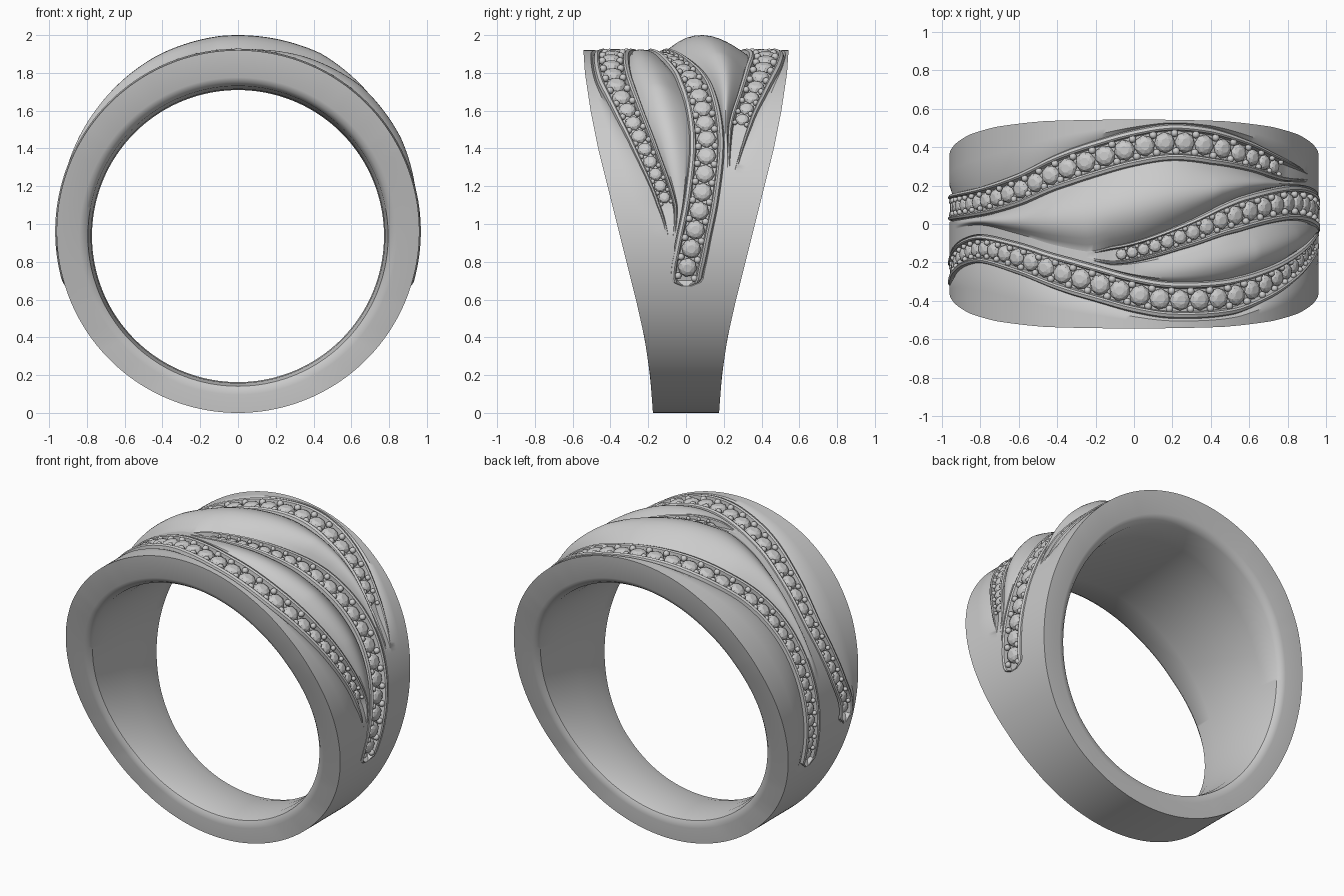
import bpy, bmesh
from math import sin, cos, pi, radians
from mathutils import Vector

if "Cube" in bpy.data.objects:
    bpy.data.objects.remove(bpy.data.objects["Cube"])

R, CZ = 0.96, 0.96          # outer radius and axis height
NT = 288                    # steps around the ring


def lin(tab, x):
    if x <= tab[0][0]:
        return tab[0][1]
    for (a, p), (b, q) in zip(tab, tab[1:]):
        if x <= b:
            return p + (q - p) * (x - a) / (b - a)
    return tab[-1][1]


def smooth(tab, x):
    n = len(tab)

    def slope(i):
        a, b = tab[max(i - 1, 0)], tab[min(i + 1, n - 1)]
        return 0 if i in (0, n - 1) else (b[1] - a[1]) / (b[0] - a[0])
    for i in range(n - 1):
        (a, p), (b, q) = tab[i], tab[i + 1]
        if x <= b:
            h = b - a
            t = (x - a) / h
            return ((2*t**3 - 3*t*t + 1) * p + (t**3 - 2*t*t + t) * h * slope(i)
                    + (3*t*t - 2*t**3) * q + (t**3 - t*t) * h * slope(i + 1))
    return tab[-1][1]


# Wavy stone rows: angle from the top -> y position, and angle -> width scale
PATH_A = [(-180, .07), (-130, .09), (-105, .08), (-80, .09), (-56, .12), (-39, .18), (-25, .27),
          (-12, .34), (0, .395), (12, .425), (25, .405), (39, .355), (53, .29), (72, .24), (100, .17), (180, .07)]
PATH_B = [(-180, 0), (-130, -.04), (-105, -.06), (-80, -.05), (-56, -.025), (-39, -.07), (-25, -.13),
          (-12, -.165), (0, -.145), (18, -.05), (31, .03), (47, .09), (62, .11), (80, .08), (95, .03),
          (106, 0), (180, 0)]
PATH_C = [(-180, -.07), (-130, -.17), (-92, -.26), (-80, -.20), (-68, -.15), (-56, -.13), (-39, -.18),
          (-25, -.25), (-12, -.31), (0, -.365), (12, -.395), (31, -.38), (47, -.31), (62, -.22), (82, -.10),
          (95, -.08), (180, -.07)]
SCALE_A = [(-107, .2), (-105.5, .68), (-60, .78), (-20, 1), (25, 1), (54, .65), (72, .2)]
SCALE_B = [(-14, .2), (-7, .5), (15, .7), (35, .95), (100, .95), (106, .88), (107.5, .2)]
SCALE_C = [(-97, .2), (-95, .65), (-60, .75), (-20, 1), (35, 1), (82, .55), (92, .2)]
ROWS = [("lower", PATH_C, SCALE_C, -94, 82), ("middle", PATH_B, SCALE_B, -6, 103.5),
        ("upper", PATH_A, SCALE_A, -105, 54)]

# Band half width by height, and leaf bulges by angle
WIDTH = [(0, .175), (.2, .19), (.4, .22), (.6, .265), (.8, .315), (1, .365), (1.2, .415),
         (1.4, .465), (1.6, .505), (1.8, .535), (1.95, .545)]
BIG_LEAF = [(-75, 0), (-50, .03), (-25, .065), (-5, .08), (25, .08), (42, .05), (62, 0)]
SMALL_LEAF = [(0, 0), (20, .03), (40, .05), (60, .035), (80, 0)]


def ring_point(a, r, y, cz=CZ):
    return Vector((r * sin(a), y, cz + r * cos(a)))


def new_object(name, bm, angle=None):
    bmesh.ops.recalc_face_normals(bm, faces=bm.faces)
    me = bpy.data.meshes.new(name)
    bm.to_mesh(me)
    bm.free()
    ob = bpy.data.objects.new(name, me)
    bpy.context.collection.objects.link(ob)
    if angle:
        bpy.ops.object.select_all(action='DESELECT')
        ob.select_set(True)
        bpy.context.view_layer.objects.active = ob
        bpy.ops.object.shade_smooth_by_angle(angle=radians(angle))
    return ob


def gap(y0, y1, amp, n=11):
    """Points strictly between two rails, bulging into a leaf set in a groove."""
    out = []
    for i in range(1, n):
        t = i / n
        s = sin(pi * t ** .85)
        out.append((y0 + (y1 - y0) * t, amp * s - min(.015, amp * .3) * (1 - s)))
    return out


def section(deg):
    """Closed cross-section of the band at one angle."""
    a = radians(deg)
    hw = lin(WIDTH, CZ + R * cos(a))
    lanes = []
    for _, path, scale, _, _ in ROWS:
        y, s = smooth(path, deg), lin(scale, deg)
        d = min(1, max(0, (s - .25) / .3))
        w, rail = .064 * s, .032 * s
        half = [(w + rail, -.016 * d), (w + rail * .8, .002 * d), (w + rail * .3, .008 * d),
                (w, .002 * d), (w - .006 * s, -.035 * d)]
        lanes.append([(y - o, h) for o, h in half] + [(y + o, h) for o, h in reversed(half)])
    low, mid, up = lanes
    outer = [(-hw, 0)] + gap(-hw, low[0][0], 0, 4) + low
    outer += gap(low[-1][0], mid[0][0], lin(SMALL_LEAF, deg)) + mid
    outer += gap(mid[-1][0], up[0][0], lin(BIG_LEAF, deg)) + up
    outer += gap(up[-1][0], hw, 0, 4) + [(hw, 0)]
    pts = [ring_point(a, R + h, y) for y, h in outer]
    # comfort-fit inside
    for f, r in [(1, .84), (.985, .815), (.93, .795), (.6, .778), (0, .773),
                 (-.6, .778), (-.93, .795), (-.985, .815), (-1, .84)]:
        p = ring_point(a, r, 0, .936)
        p.y = f * lin(WIDTH, p.z)
        pts.append(p)
    return pts


def build_band():
    bm = bmesh.new()
    loops = [[bm.verts.new(p) for p in section(-180 + 360 * i / NT)] for i in range(NT)]
    for i in range(NT):
        a, b = loops[i], loops[(i + 1) % NT]
        for j in range(len(a)):
            k = (j + 1) % len(a)
            bm.faces.new((a[j], a[k], b[k], b[j]))
    new_object("ring_band", bm, 35)


def add_gem(bm, c, t, b, n, r):
    """Faceted round stone: girdle, crown, table and pointed base."""
    rings = []
    for rad, h, off in [(1, 0, 0), (.78, .36, .5), (.42, .52, 0)]:
        rings.append([bm.verts.new(c + r * (rad * cos(2*pi*(i + off)/8) * t
                                            + rad * sin(2*pi*(i + off)/8) * b + h * n)) for i in range(8)])
    tip = bm.verts.new(c - .6 * r * n)
    g, m, top = rings
    for i in range(8):
        k = (i + 1) % 8
        for f in [(g[i], g[k], m[i]), (m[i], g[k], m[k]), (m[i], top[k], top[i]),
                  (m[i], m[k], top[k]), (g[k], g[i], tip)]:
            bm.faces.new(f)
    bm.faces.new(top)


def add_bead(bm, c, r):
    made = bmesh.ops.create_icosphere(bm, subdivisions=2, radius=r)
    bmesh.ops.translate(bm, verts=made['verts'], vec=c)


def build_row(name, path, scale, start, end):
    gems, beads = bmesh.new(), bmesh.new()

    def pos(d, r):
        return ring_point(radians(d), r, smooth(path, d))
    deg = start + 2
    while deg < end:
        r = .055 * lin(scale, deg)
        n = Vector((sin(radians(deg)), 0, cos(radians(deg))))
        t = (pos(deg + .5, R) - pos(deg - .5, R)).normalized()
        b = n.cross(t)
        add_gem(gems, pos(deg, R - .023), t, b, n, r)
        # pair of small prongs between this stone and the next
        per_deg = (pos(deg + .5, R) - pos(deg - .5, R)).length
        step = 2.0 * r / per_deg
        for side in (-1, 1):
            add_bead(beads, pos(deg + step / 2, R - .01) + b * side * r * .85, r * .36)
        deg += step
    new_object(name + "_row_stones", gems)
    new_object(name + "_row_prongs", beads, 60)


build_band()
for row in ROWS:
    build_row(*row)
